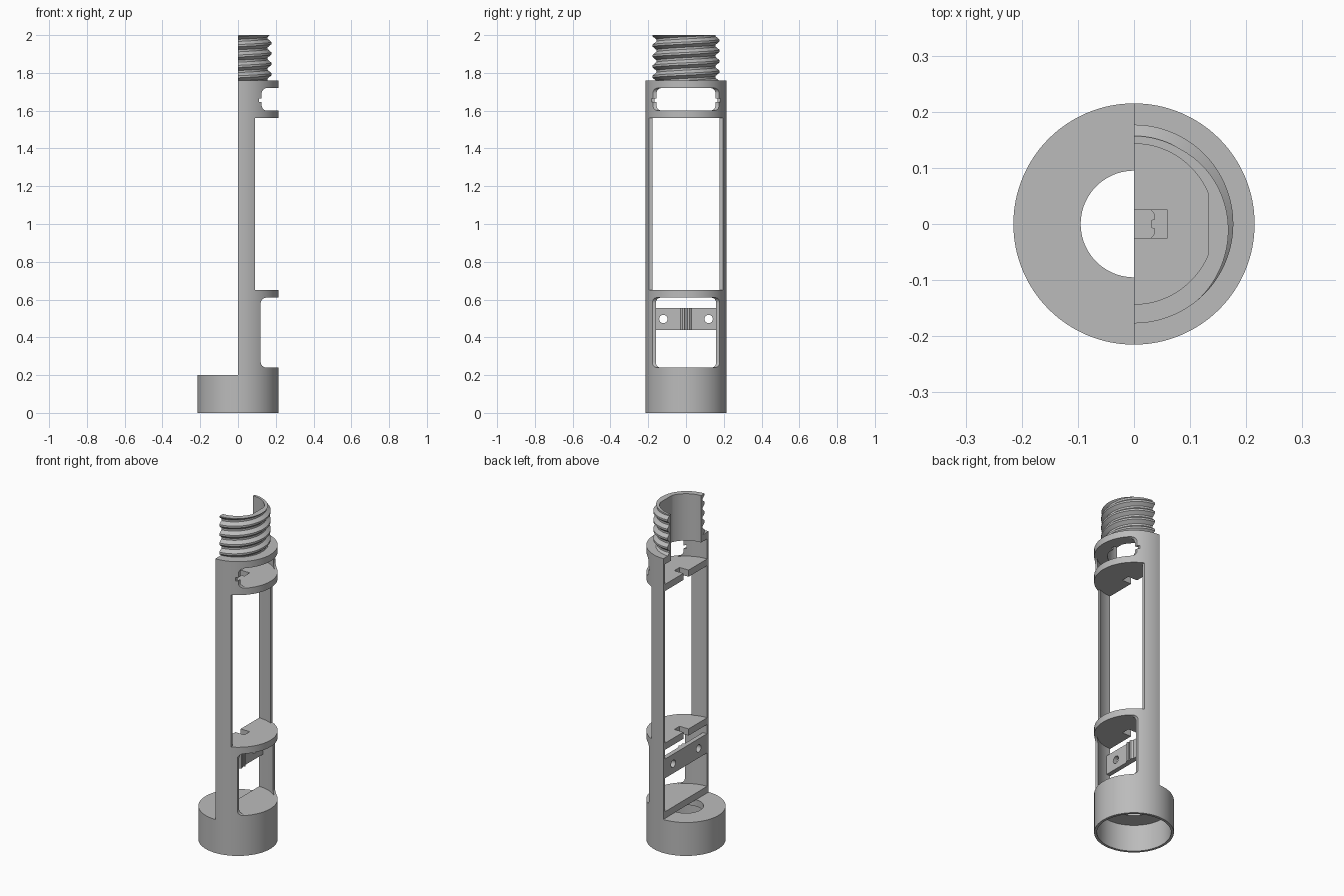
import bpy, bmesh
from math import sin, cos, pi, radians
from mathutils import Matrix

cube = bpy.data.objects.get("Cube")
if cube:
    bpy.data.objects.remove(cube, do_unlink=True)

grey = bpy.data.materials.new("plain grey")
grey.use_nodes = True
grey.diffuse_color = (0.5, 0.5, 0.5, 1)
grey.node_tree.nodes["Principled BSDF"].inputs["Base Color"].default_value = grey.diffuse_color

OUTER, INNER, BORE, FLAT = 0.215, 0.2, 0.143, 0.132
SEGS = 64
HALF = [-pi / 2 + pi * i / SEGS for i in range(SEGS + 1)]


def finish(name, bm):
    bmesh.ops.remove_doubles(bm, verts=bm.verts, dist=0.00001)
    bmesh.ops.recalc_face_normals(bm, faces=bm.faces)
    mesh = bpy.data.meshes.new(name)
    bm.to_mesh(mesh)
    bm.free()
    mesh.materials.append(grey)
    obj = bpy.data.objects.new(name, mesh)
    bpy.context.collection.objects.link(obj)
    return obj


def prism(name, outline, z0, z1):
    """Extrude an outline in x, y from z0 to z1."""
    bm = bmesh.new()
    face = bm.faces.new([bm.verts.new((x, y, z0)) for x, y in outline])
    top = bmesh.ops.extrude_face_region(bm, geom=[face])["geom"]
    verts = [v for v in top if isinstance(v, bmesh.types.BMVert)]
    bmesh.ops.translate(bm, verts=verts, vec=(0, 0, z1 - z0))
    return finish(name, bm)


def box(name, low, high, radius=0):
    """Box cutter, with the edges along y rounded when a radius is given."""
    bm = bmesh.new()
    bmesh.ops.create_cube(bm, size=1)
    for v in bm.verts:
        v.co = [(a + b) / 2 + c * (b - a) for a, b, c in zip(low, high, v.co)]
    if radius:
        edges = [e for e in bm.edges if abs(e.verts[0].co.y - e.verts[1].co.y) > 0.1]
        bmesh.ops.bevel(bm, geom=edges, offset=radius, segments=8, profile=0.5, affect='EDGES')
    return finish(name, bm)


def cut(target, cutter):
    cutter.hide_render = True
    mod = target.modifiers.new("cut", 'BOOLEAN')
    mod.operation, mod.solver, mod.object = 'DIFFERENCE', 'EXACT', cutter
    bpy.context.view_layer.objects.active = target
    bpy.ops.object.modifier_apply(modifier=mod.name)
    bpy.data.objects.remove(cutter, do_unlink=True)


def arc(radius):
    return [(radius * cos(a), radius * sin(a)) for a in HALF]


def bore_radius(a):
    """Round bore with one flat side."""
    return min(BORE, FLAT / max(cos(a), 0.001))


bore = [(bore_radius(a) * cos(a), bore_radius(a) * sin(a)) for a in HALF]
parts = []

# Base cup: a full ring, open below, with a round hole in its roof
bm = bmesh.new()
profile = [(0.095, 0.2), (OUTER, 0.2), (OUTER, 0), (INNER, 0), (INNER, 0.16), (0.095, 0.16)]
verts = [bm.verts.new((r, 0, z)) for r, z in profile]
edges = [bm.edges.new((verts[i - 1], verts[i])) for i in range(len(verts))]
bmesh.ops.spin(bm, geom=verts + edges, cent=(0, 0, 0), axis=(0, 0, 1),
               angle=2 * pi, steps=2 * SEGS, use_merge=True)
parts.append(finish("base_cup", bm))

# Half shell with its three windows and the small slot
shell = prism("half_shell", arc(OUTER) + arc(INNER)[::-1], 0.2, 1.72)
for x, z0, z1, radius in ((0.12, 0.24, 0.61, 0.03), (0.09, 0.65, 1.56, 0),
                          (0.125, 1.6, 1.72, 0.03), (0.112, 1.645, 1.665, 0)):
    cut(shell, box("window_cutter", (x, -0.4, z0), (0.4, 0.4, z1), radius))
parts.append(shell)

# Cross plates inside the shell
parts.append(prism("floor_plate", arc(INNER), 0.2, 0.24))
notch = [(0, 0.025), (0.06, 0.025), (0.06, -0.025), (0, -0.025)]
for name, z0, z1 in (("lower_plate", 0.61, 0.65), ("upper_plate", 1.56, 1.6)):
    parts.append(prism(name, arc(INNER) + notch, z0, z1))

# Mounting bar with a raised rib and two screw holes
side = [(0.027, 0.198), (0.027, 0.03), (0.037, 0.018), (0.037, 0.008), (0.031, 0.006)]
bar = prism("mounting_bar", [(0, 0.199)] + side + [(x, -y) for x, y in side[::-1]]
            + [(0, -0.199)], 0.44, 0.555)
for y in (-0.12, 0.12):
    bm = bmesh.new()
    bmesh.ops.create_cone(bm, cap_ends=True, segments=32, radius1=0.022, radius2=0.022, depth=0.2,
                          matrix=Matrix.Translation((0, y, 0.497)) @ Matrix.Rotation(radians(90), 4, 'Y'))
    cut(bar, finish("screw_cutter", bm))
parts.append(bar)

# Collar below the thread
parts.append(prism("collar", arc(OUTER) + bore[::-1], 1.72, 1.76))

# Threaded half neck: the knots of each column follow the helix
Z0, Z1, PITCH = 1.76, 2.0, 0.055
KNOTS = [(0, 0.157), (0.2, 0.157), (0.5, 0.177), (0.7, 0.177), (1, 0.157)]


def thread_radius(phase):
    phase %= 1
    for (p0, r0), (p1, r1) in zip(KNOTS, KNOTS[1:]):
        if phase <= p1:
            return r0 + (r1 - r0) * (phase - p0) / (p1 - p0)


bm = bmesh.new()
columns = []
for a in HALF:
    turn = a / (2 * pi)
    points = []
    for k in range(-2, 7):
        for p, _ in KNOTS[:-1]:
            z = min(max(Z0 + PITCH * (k + p + turn), Z0), Z1)
            points.append((thread_radius((z - Z0) / PITCH - turn + 1e-7), z))
    points += [(bore_radius(a), Z1), (bore_radius(a), Z0)]
    columns.append([bm.verts.new((r * cos(a), r * sin(a), z)) for r, z in points])
for left, right in zip(columns, columns[1:]):
    for i in range(len(left)):
        bm.faces.new((left[i - 1], right[i - 1], right[i], left[i]))
for end in (columns[0], columns[-1]):
    bm.faces.new(end)
bmesh.ops.dissolve_degenerate(bm, dist=0.00001, edges=bm.edges)
neck = finish("threaded_neck", bm)
parts.append(neck)

# Key slot in the collar bore
cut(parts[-2], box("key_cutter", (0.1, -0.013, 1.7), (0.15, 0.013, 1.8)))

# Smooth the round walls and keep the edges crisp
bpy.ops.object.select_all(action='DESELECT')
for obj in parts:
    obj.select_set(True)
bpy.context.view_layer.objects.active = parts[0]
bpy.ops.object.shade_smooth_by_angle(angle=radians(25))
